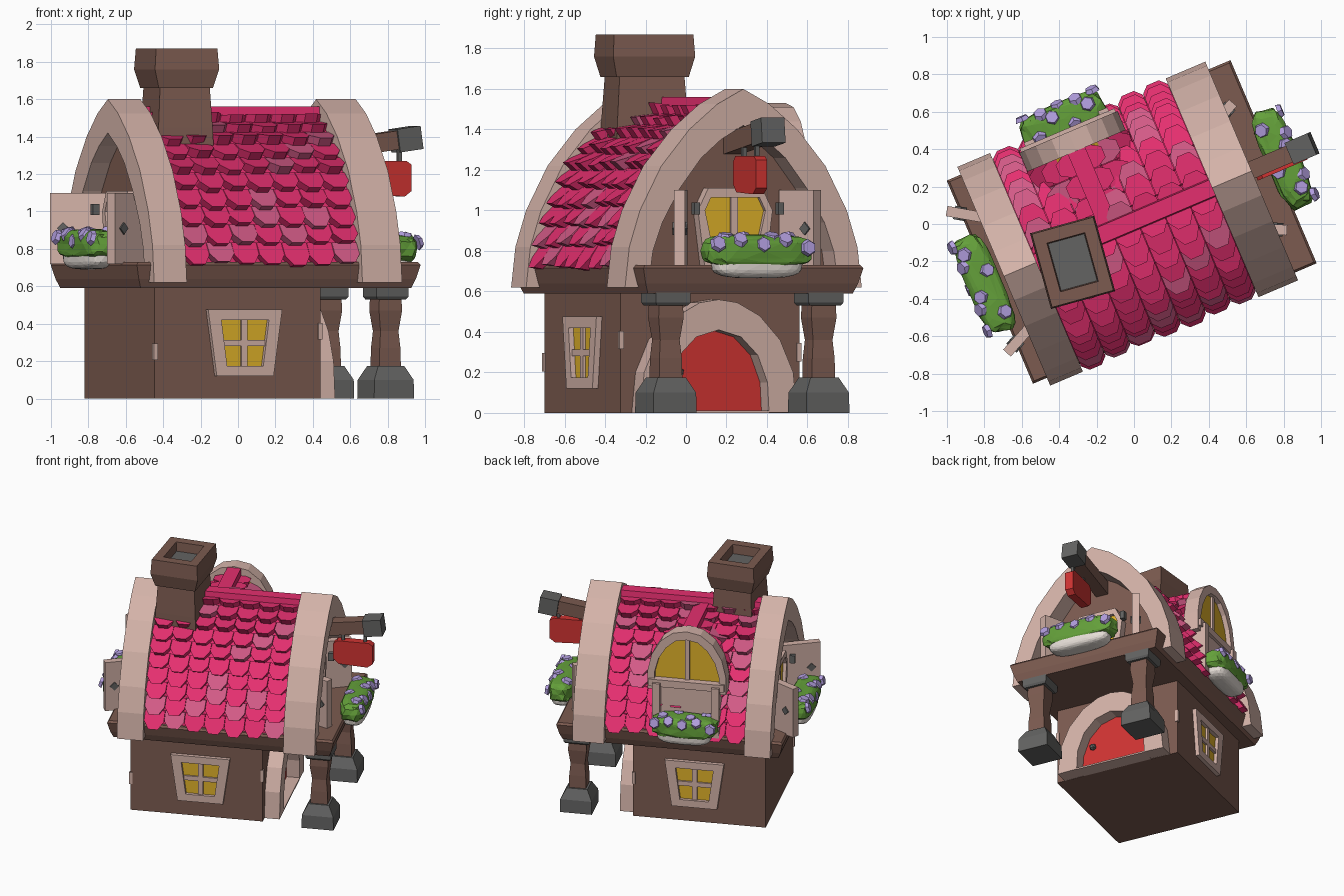
import bpy, bmesh, math, random
from mathutils import Matrix, Vector, Euler

if "Cube" in bpy.data.objects:
    bpy.data.objects.remove(bpy.data.objects["Cube"])

random.seed(4)
TURN = Matrix.Rotation(math.radians(23), 4, 'Z')   # the house stands turned on the grid
CV = 0.015                                         # ridge offset


def mat(name, *rgb):
    m = bpy.data.materials.new(name)
    m.diffuse_color = [((c / 255 + .055) / 1.055) ** 2.4 for c in rgb] + [1]
    m.use_nodes = True
    m.node_tree.nodes["Principled BSDF"].inputs["Base Color"].default_value = m.diffuse_color
    return m


BROWN = mat("brown wood", 124, 91, 80)
TAN = mat("pale plaster", 211, 178, 168)
CRIM = mat("crimson tile", 228, 47, 111)
PINK = mat("faded tile", 210, 90, 134)
GREY = mat("dark stone", 99, 99, 98)
RED = mat("red paint", 208, 52, 50)
GOLD = mat("gold glass", 224, 178, 42)
GREEN = mat("green leaf", 100, 160, 58)
LILAC = mat("lilac flower", 178, 158, 222)
WHITE = mat("cream planter", 230, 222, 215)


def finish(bm, name, *mats):
    bmesh.ops.recalc_face_normals(bm, faces=bm.faces[:])
    bm.transform(TURN)
    me = bpy.data.meshes.new(name)
    bm.to_mesh(me)
    bm.free()
    for m in mats:
        me.materials.append(m)
    ob = bpy.data.objects.new(name, me)
    bpy.context.collection.objects.link(ob)
    return ob


def place(axis, p, q, d):
    return Vector((d, p, q)) if axis == 'u' else Vector((p, d, q))


def prism(name, pts, axis, d0, d1, m):
    """Extrude a flat outline (p, z) along the house's u or v axis."""
    bm = bmesh.new()
    a = [bm.verts.new(place(axis, p, q, d0)) for p, q in pts]
    b = [bm.verts.new(place(axis, p, q, d1)) for p, q in pts]
    bm.faces.new(a)
    bm.faces.new(b[::-1])
    n = len(pts)
    for i in range(n):
        bm.faces.new((a[i], b[i], b[(i + 1) % n], a[(i + 1) % n]))
    return finish(bm, name, m)


def frame(name, outer, inner, axis, d0, d1, m):
    """Closed window frame: one prism for each side."""
    n = len(outer)
    for i in range(n):
        j = (i + 1) % n
        prism(name, [outer[i], outer[j], inner[j], inner[i]], axis, d0, d1, m)


def loft(name, cu, cv, rings, m, rot=0, last=None):
    """Stack of rectangles (z, half u, half v); the final cap may take another colour."""
    bm = bmesh.new()
    R = Matrix.Rotation(math.radians(rot), 3, 'Z')
    rows = [[bm.verts.new(Vector((cu, cv, 0)) + R @ Vector((sx * hu, sy * hv, z)))
             for sx, sy in ((-1, -1), (1, -1), (1, 1), (-1, 1))] for z, hu, hv in rings]
    bm.faces.new(rows[0])
    bm.faces.new(rows[-1]).material_index = 1 if last else 0
    for a, b in zip(rows, rows[1:]):
        for i in range(4):
            bm.faces.new((a[i], a[(i + 1) % 4], b[(i + 1) % 4], b[i]))
    return finish(bm, name, m, *([last] if last else []))


def box(name, c, size, m, rot=(0, 0, 0)):
    x, y, z = size
    bm = bmesh.new()
    bmesh.ops.create_cube(bm, size=1)
    bm.transform(Matrix.Translation(c) @ Euler([math.radians(r) for r in rot]).to_matrix().to_4x4()
                 @ Matrix.Diagonal((x, y, z, 1)))
    return finish(bm, name, m)


def mirrored(half, c=0):
    """Right half of an arch, bottom to top -> the full outline."""
    return [(c + p, q) for p, q in half] + [(c - p, q) for p, q in half[::-1] if p > 0]


def ring(outer, inner, c):
    return mirrored(outer, c) + mirrored(inner, c)[::-1]


def tiles(name, half, c, axis, d0, d1, cols, rows, thick):
    """Rows of chunky pointed tiles climbing both sides of an arch."""
    bm = bmesh.new()
    segs = [(Vector(a), Vector(b)) for a, b in zip(half, half[1:])]
    total = sum((b - a).length for a, b in segs)

    def at(s):
        for a, b in segs:
            L = (b - a).length
            if s <= L or (a, b) == segs[-1]:
                return a + (b - a) * (s / L)
            s -= L
    w = (d1 - d0) / cols
    step = total / rows
    for side in (1, -1):
        for r in range(rows):
            lo, hi = at(r * step), at(min((r + 1.2) * step, total))
            t = (hi - lo).normalized()
            n = Vector((t.y, -t.x))
            for k in range(cols):
                mid = d0 + (k + .5) * w
                th = thick * random.uniform(.8, 1.15)
                dip = random.uniform(-.012, .012)
                layers = []
                for up in (0, 1):
                    row = []
                    for x, y in ((-.49, 1), (-.49, .42), (-.24, 0), (.24, 0), (.49, .42), (.49, 1)):
                        g = lo.lerp(hi, y) + t * (dip * (1 - y))
                        g = g + n * (up * (th * (1 - y) + .015) + .006 * (1 - y))
                        row.append(bm.verts.new(place(axis, c + side * g.x, g.y, mid + x * w)))
                    layers.append(row)
                a, b = layers
                fs = [bm.faces.new(a), bm.faces.new(b[::-1])]
                fs += [bm.faces.new((a[i], b[i], b[(i + 1) % 6], a[(i + 1) % 6])) for i in range(6)]
                light = random.random() < .17
                for f in fs:
                    f.material_index = int(light)
    return finish(bm, name, CRIM, PINK)


# lower walls and floor slab
loft("lower_walls", -.202, .01, [(0, .482, .48), (.6, .482, .48)], BROWN)
for u, v, z in ((-.68, -.466, .25), (.276, -.466, .36), (.276, .486, .3)):
    box("corner_chip", (u, v, z), (.024, .024, .09), TAN)
loft("floor_slab", -.007, CV, [(.59, .785, .55), (.64, .805, .57), (.715, .824, .59), (.73, .812, .578)], BROWN)

# upper storey, roof core and end arches
OUT = [(.635, .62), (.612, .82), (.555, 1.0), (.44, 1.22), (.29, 1.40), (.14, 1.525), (0, 1.6)]
INN = [(.51, .62), (.485, .80), (.435, .94), (.34, 1.11), (.225, 1.26), (.12, 1.35), (0, 1.42)]
ROOF = [(.56, .71), (.54, .83), (.48, 1.0), (.395, 1.18), (.265, 1.335), (.125, 1.44), (0, 1.5)]
prism("upper_walls", mirrored([(p + .02, q + .02) if p else (p, q + .02) for p, q in INN], CV), 'u', -.64, .54, BROWN)
prism("roof_core", mirrored(ROOF, CV), 'u', -.58, .48, CRIM)
for name, a, b in (("porch_end_arch", .46, .69), ("rear_end_arch", -.75, -.56)):
    prism(name, ring(OUT, INN, CV), 'u', a, b, TAN)
tiles("roof_tiles", ROOF, CV, 'u', -.56, .46, 7, 10, .055)
prism("ridge_cap", [(CV - .06, 1.45), (CV + .06, 1.45), (CV + .045, 1.56), (CV - .045, 1.56)], 'u', -.57, .47, CRIM)

# chimney
loft("chimney_shaft", -.382, -.06, [(1.2, .16, .19), (1.45, .15, .18), (1.68, .137, .165)], BROWN, -7.5)
loft("chimney_cap", -.382, -.06, [(1.66, .15, .185), (1.76, .178, .21), (1.87, .17, .203),
                                   (1.87, .105, .135), (1.8, .1, .13)], BROWN, -7.5, GREY)

# dormer on the back slope
DC = -.13
DOUT = [(.285, 1.06), (.285, 1.2), (.255, 1.33), (.19, 1.44), (.1, 1.51), (0, 1.53)]
DINN = [(.235, 1.06), (.235, 1.19), (.205, 1.3), (.15, 1.39), (.08, 1.45), (0, 1.465)]
DROOF = [(.25, 1.0), (.245, 1.18), (.2, 1.31), (.12, 1.4), (0, 1.45)]
prism("dormer_core", mirrored(DROOF, DC), 'v', .05, .48, CRIM)
tiles("dormer_tiles", DROOF, DC, 'v', .1, .485, 3, 5, .045)
box("dormer_ridge", (DC, .25, 1.475), (.1, .5, .09), CRIM)
prism("dormer_arch", ring(DOUT, DINN, DC), 'v', .48, .59, TAN)
prism("dormer_glass", mirrored([(.235, 1.13)] + DINN[1:], DC), 'v', .46, .555, GOLD)
box("dormer_mullion", (DC, .54, 1.29), (.032, .06, .34), TAN)
box("dormer_sill", (DC, .555, 1.115), (.55, .11, .055), TAN)
box("dormer_panel", (DC, .5, .93), (.42, .18, .38), TAN)
for s in (-1, 1):
    box("dormer_post", (DC + s * .215, .56, .92), (.055, .14, .4), TAN)

# trapezoid windows low on both long walls
for s, wall in ((-1, -.47), (1, .49)):
    U, front = -.17, wall + s * .03
    hole = [(U - .105, .175), (U + .105, .175), (U + .138, .42), (U - .138, .42)]
    frame("wall_window_frame", [(U - .165, .12), (U + .165, .12), (U + .215, .475), (U - .215, .475)],
          hole, 'v', wall - s * .03, front, TAN)
    prism("wall_window_glass", hole, 'v', wall - s * .02, wall + s * .004, GOLD)
    box("wall_window_bar", (U, wall, .297), (.036, .036, .25), TAN)
    box("wall_window_bar", (U, wall, .297), (.24, .036, .034), TAN)

# gable windows with open shutters
for s, face in ((1, .54), (-1, -.64)):
    f = face + s * .06
    hole = mirrored([(.115, .79), (.162, 1.0), (.13, 1.065)], .01)
    frame("gable_window_frame", mirrored([(.165, .73), (.2, 1.0), (.145, 1.11)], .01), hole, 'u', face - s * .05, f, TAN)
    prism("gable_window_glass", hole, 'u', face - s * .05, face + s * .035, GOLD)
    box("gable_window_bar", (face + s * .03, .01, .92), (.04, .036, .3), TAN)
    for k in (-1, 1):
        a = Vector((face, .02 + k * .27, .91))
        b = Vector((.74, .02 + k * .37, .91)) if s > 0 else Vector((-.895, .02 + k * (.435 if k > 0 else .39), .91))
        d = b - a
        ang = math.degrees(math.atan2(d.y, d.x))
        box("shutter", (a + b) / 2, (d.length, .055, .38), TAN, (0, 0, ang))
        box("shutter_diamond", a.lerp(b, .76), (.045, .073, .045), GREY, (0, 45, ang))
        box("window_bracket", (f + s * .03, .01 + k * .225, 1.01), (.04, .03, .06), GREY)

# door with arched surround
SUR = [(.42, 0), (.40, .2), (.33, .36), (.22, .48), (.1, .545), (0, .56)]
DOOR = [(.27, .003), (.262, .15), (.21, .285), (.12, .375), (0, .41)]
prism("door_surround", ring(SUR, DOOR, .01), 'u', .26, .39, TAN)
prism("door", mirrored(DOOR, .01), 'u', .26, .295, RED)
box("door_threshold", (.335, .01, .006), (.11, .54, .012), TAN)
bm = bmesh.new()
bmesh.ops.create_icosphere(bm, subdivisions=1, radius=.027, matrix=Matrix.Translation((.312, -.17, .2)))
finish(bm, "door_knob", GREY)

# porch posts
for v in (-.40, .42):
    for part, m, prof in (("base", GREY, ((0, .116), (.1, .114), (.175, .075))),
                          ("shaft", BROWN, ((.17, .062), (.27, .06), (.36, .052), (.47, .067), (.54, .064))),
                          ("capital", GREY, ((.53, .083), (.545, .093), (.595, .093)))):
        loft("post_" + part, .688, v, [(z, h, h) for z, h in prof], m)

# hanging sign on a beam
box("sign_beam", (.73, .02, 1.355), (.5, .095, .1), BROWN, (0, -8, 0))
box("sign_beam_cap", (.985, .022, 1.387), (.135, .125, .125), GREY, (0, -8, 0))
prism("sign_board", [(.70, 1.13), (.74, 1.09), (.95, 1.08), (.99, 1.11), (.99, 1.25), (.96, 1.27), (.73, 1.27), (.70, 1.24)],
      'v', -.045, .015, RED)
for u in (.77, .93):
    box("sign_hook", (u, -.015, 1.29), (.022, .022, .08), GREY)


# flower boxes: rounded planter, leaves and blossoms
def puff(half, power, jitter, shift=0):
    bm = bmesh.new()
    bmesh.ops.create_icosphere(bm, subdivisions=3, radius=1)
    for v in bm.verts:
        j = 1 + random.uniform(-jitter, jitter)
        v.co = Vector([math.copysign(abs(x) ** power, x) * h * j for x, h in zip(v.co, half)])
        v.co.z += shift
    return bm


def flower_box(c, length, ang):
    M = Matrix.Translation(c) @ Matrix.Rotation(math.radians(ang), 4, 'Z')   # local x = outward
    for name, m, bm in (("planter", WHITE, puff((.08, length * .42, .075), .6, 0, -.06)),
                        ("leaves", GREEN, puff((.092, length * .5, .08), .55, .05))):
        bm.transform(M)
        finish(bm, name, m)
    bm = bmesh.new()
    for i in range(9):
        y = (i / 8 - .5) * length * .86
        a = math.radians((12, 75, 38, 115)[i % 4] + random.uniform(-8, 8))
        n = Vector((math.cos(a), 0, math.sin(a)))
        e = [math.copysign(abs(x) ** .6, x) for x in n]
        pos = Vector((e[0] * .088, y, e[2] * .076))
        bmesh.ops.create_cone(bm, cap_ends=True, segments=6, radius1=.044, radius2=.034, depth=.024,
                              matrix=M @ Matrix.Translation(pos) @ n.to_track_quat('Z', 'Y').to_matrix().to_4x4())
    finish(bm, "blossoms", LILAC)


for spot, length, ang in (((.868, .012, .80), .56, 0), ((-.862, .02, .825), .56, 180), ((DC, .665, .83), .47, 90)):
    flower_box(spot, length, ang)
